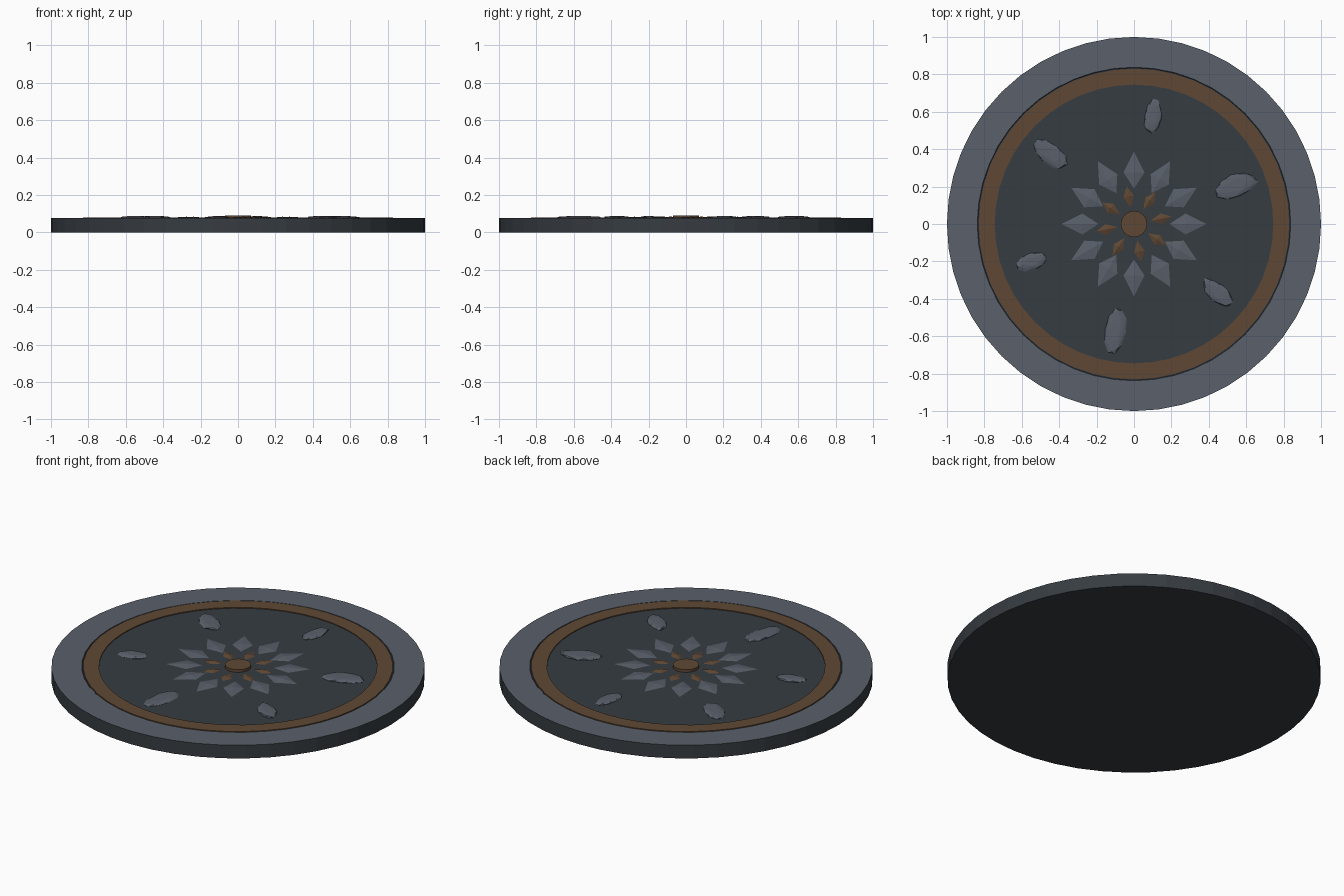
import bpy, bmesh, math, random
from mathutils import Matrix, Vector

if "Cube" in bpy.data.objects:
    bpy.data.objects.remove(bpy.data.objects["Cube"])

random.seed(4)
SEG = 48


def material(name, rgb):
    m = bpy.data.materials.new(name)
    m.diffuse_color = (*rgb, 1)
    m.use_nodes = True
    m.node_tree.nodes["Principled BSDF"].inputs["Base Color"].default_value = m.diffuse_color
    return m


slate = material("slate_stone", (0.100, 0.115, 0.145))
brown = material("bronze_brown", (0.115, 0.064, 0.034))
dark = material("dark_stone", (0.037, 0.045, 0.053))


def finish(name, bm, mats):
    bmesh.ops.recalc_face_normals(bm, faces=bm.faces)
    me = bpy.data.meshes.new(name)
    bm.to_mesh(me)
    bm.free()
    for m in mats:
        me.materials.append(m)
    ob = bpy.data.objects.new(name, me)
    bpy.context.collection.objects.link(ob)
    return ob


def lathe(name, profile, mats, slots=None, closed=False, seg=SEG):
    """Spin (radius, z) points; slots gives the material of each profile step."""
    bm = bmesh.new()
    rings = [[bm.verts.new((r * math.cos(2 * math.pi * i / seg),
                            r * math.sin(2 * math.pi * i / seg), z))
              for i in range(seg)] for r, z in profile]
    n = len(rings)
    for k in range(n if closed else n - 1):
        a, b = rings[k], rings[(k + 1) % n]
        for i in range(seg):
            j = (i + 1) % seg
            f = bm.faces.new((a[i], a[j], b[j], b[i]))
            f.material_index = slots[k] if slots else 0
    if not closed:
        bm.faces.new(rings[0])
        bm.faces.new(rings[-1])
    return finish(name, bm, mats)


# Round base: dark underside, wall and floor, slate outer border on top
lathe("base_disc", [(1, 0), (1, 0.078), (0.838, 0.078), (0.835, 0.075)],
      [dark, slate], [0, 1, 0])

# Bronze ring inside the border
lathe("bronze_ring", [(0.83, 0.070), (0.83, 0.080), (0.745, 0.080), (0.745, 0.070)],
      [brown], closed=True)

# Centre boss
lathe("centre_boss", [(0.07, 0.070), (0.07, 0.091)], [brown], seg=24)


def petals(name, count, start, r0, rm, r1, half, top, mat):
    """Ring of low kite-shaped pyramids."""
    bm = bmesh.new()
    base, mid = 0.074, 0.077
    for k in range(count):
        rot = Matrix.Rotation(start + 2 * math.pi * k / count, 3, 'Z')
        rim = [bm.verts.new(rot @ Vector(p)) for p in
               ((r0, 0, mid), (rm, -half, mid), (r1, 0, mid), (rm, half, mid))]
        hi = bm.verts.new(rot @ Vector((rm, 0, top)))
        lo = bm.verts.new(rot @ Vector((rm, 0, base)))
        for i in range(4):
            a, b = rim[i], rim[(i + 1) % 4]
            bm.faces.new((a, b, hi))
            bm.faces.new((b, a, lo))
    return finish(name, bm, [mat])


# Two star rings of petals
petals("outer_petals", 12, 0, 0.19, 0.275, 0.388, 0.056, 0.084, slate)
petals("inner_petals", 8, math.radians(11), 0.09, 0.15, 0.205, 0.029, 0.086, brown)


# Six rough flat stones: x, y, length along radius, width
stones = [(0.10, 0.575, 0.18, 0.09), (0.545, 0.205, 0.23, 0.125),
          (0.45, -0.37, 0.20, 0.095), (-0.10, -0.57, 0.23, 0.11),
          (-0.545, -0.20, 0.165, 0.09), (-0.45, 0.375, 0.22, 0.105)]
for n, (x, y, length, width) in enumerate(stones):
    bm = bmesh.new()
    bmesh.ops.create_icosphere(bm, subdivisions=2, radius=1)
    for v in bm.verts:
        v.co *= random.uniform(0.92, 1.12)
        v.co.z = max(-0.5, min(0.9, v.co.z * 1.2))
    mat = (Matrix.Translation((x, y, 0.077)) @
           Matrix.Rotation(math.atan2(y, x), 4, 'Z') @
           Matrix.Diagonal((length / 2, width / 2, 0.011, 1)))
    bmesh.ops.transform(bm, matrix=mat, verts=bm.verts)
    finish("flat_stone_%d" % (n + 1), bm, [slate])
